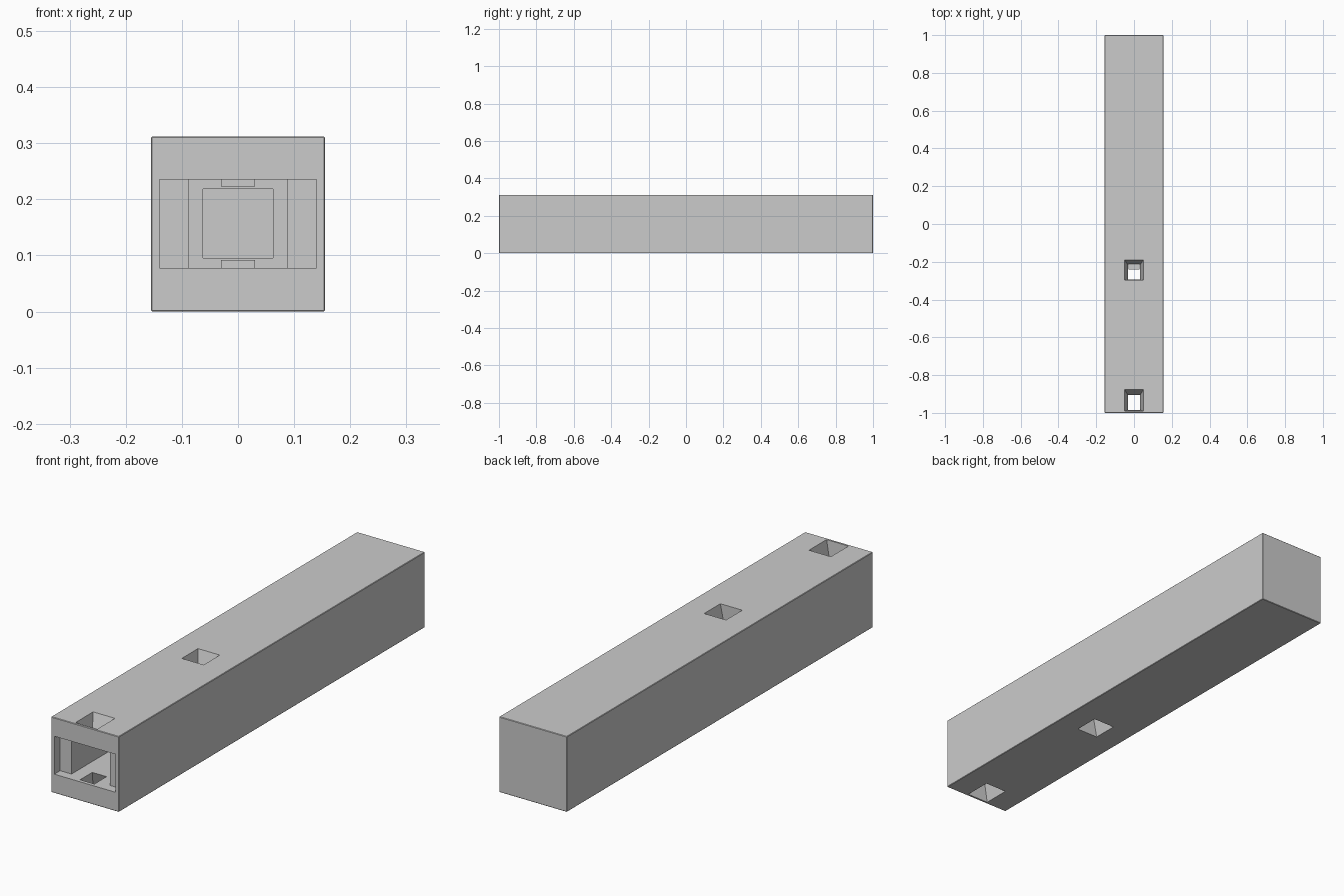
import bpy, bmesh

if "Cube" in bpy.data.objects:
    bpy.data.objects.remove(bpy.data.objects["Cube"])

H = 0.312          # height
W = 0.155          # half width
MID = H / 2


def hexa(name, lower, upper):
    """Six-sided solid between two rectangles given as (x0, x1, y0, y1, z)."""
    bm = bmesh.new()
    rings = []
    for x0, x1, y0, y1, z in (lower, upper):
        rings.append([bm.verts.new(p) for p in
                      ((x0, y0, z), (x1, y0, z), (x1, y1, z), (x0, y1, z))])
    a, b = rings
    bm.faces.new(a[::-1])
    bm.faces.new(b)
    for i in range(4):
        j = (i + 1) % 4
        bm.faces.new((a[i], a[j], b[j], b[i]))
    bmesh.ops.recalc_face_normals(bm, faces=bm.faces)
    me = bpy.data.meshes.new(name)
    bm.to_mesh(me)
    bm.free()
    ob = bpy.data.objects.new(name, me)
    bpy.context.collection.objects.link(ob)
    return ob


def box(name, hx, y0, y1, z0, z1):
    return hexa(name, (-hx, hx, y0, y1, z0), (-hx, hx, y0, y1, z1))


def apply_modifier(ob, mod):
    bpy.context.view_layer.objects.active = ob
    bpy.ops.object.modifier_apply(modifier=mod.name)


def cut(ob, cutter):
    cutter.hide_render = True
    mod = ob.modifiers.new("cut", 'BOOLEAN')
    mod.operation = 'DIFFERENCE'
    mod.solver = 'EXACT'
    mod.object = cutter
    apply_modifier(ob, mod)
    bpy.data.objects.remove(cutter, do_unlink=True)


def funnel(y_inner, y_outer, sign):
    """Tapered port from an outer face in to the cavity; sign +1 top, -1 bottom."""
    z_in, z_out = 0.079, 0.156     # distances from mid height

    def ring(d):
        t = (d - z_in) / (z_out - z_in)
        hx = 0.033 + t * 0.017
        y0, y1 = (a + t * (b - a) for a, b in zip(y_inner, y_outer))
        return (-hx, hx, y0, y1, MID + sign * d)
    return hexa("port_cutter", ring(z_in - 0.012), ring(z_out + 0.01))


# Long square body with slightly eased long edges
body = box("body", W, -1.0, 1.0, 0.0, H)
bev = body.modifiers.new("ease", 'BEVEL')
bev.width = 0.002
bev.segments = 1
apply_modifier(body, bev)

# Stepped opening: wide mouth, main cavity, square bore
cut(body, box("mouth_cutter", 0.14, -1.05, -0.962, 0.078, 0.235))
cut(body, box("cavity_cutter", 0.088, -1.04, -0.19, 0.078, 0.235))
cut(body, box("bore_cutter", 0.062, -0.25, 0.0, 0.095, 0.218))

# Tapered ports through the top and bottom walls
for inner, outer in (((-0.985, -0.905), (-0.99, -0.875)),
                     ((-0.295, -0.215), (-0.296, -0.19))):
    for sign in (1, -1):
        cut(body, funnel(inner, outer, sign))

# Small catch lips at the inner ports
for name, z0, z1 in (("lower_catch", 0.07, 0.092), ("upper_catch", 0.223, 0.243)):
    box(name, 0.03, -0.24, -0.205, z0, z1)
